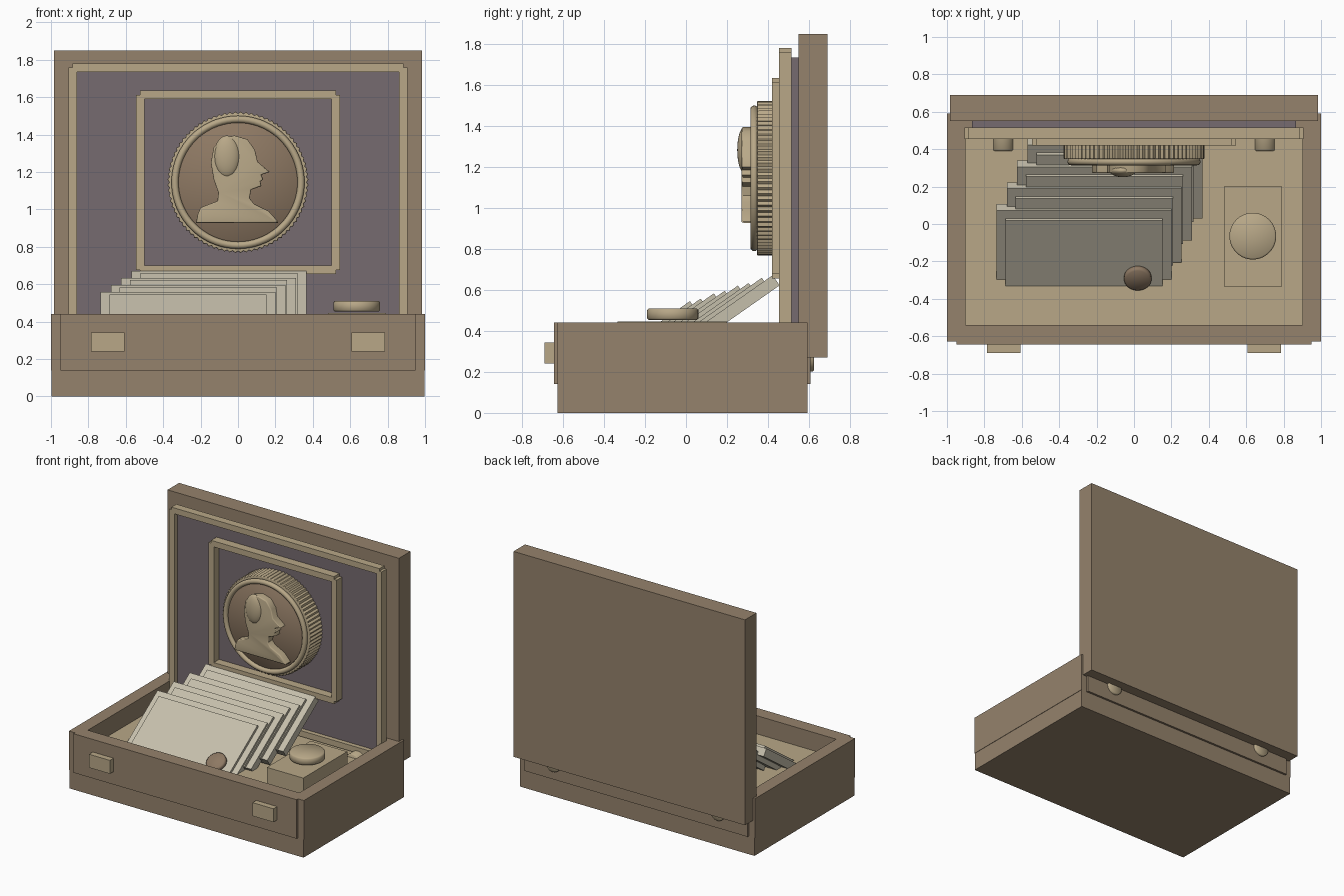
import bpy
import bmesh
import math
from mathutils import Matrix, Vector

cube = bpy.data.objects.get("Cube")
if cube:
    bpy.data.objects.remove(cube)


def material(name, rgb):
    m = bpy.data.materials.new(name)
    m.use_nodes = True
    m.diffuse_color = (*rgb, 1)
    m.node_tree.nodes["Principled BSDF"].inputs["Base Color"].default_value = (*rgb, 1)
    return m


wood = material("brown wood", (0.30, 0.225, 0.15))
brass = material("pale brass", (0.48, 0.39, 0.245))
velvet = material("dusky velvet", (0.18, 0.145, 0.16))
paper = material("cream paper", (0.56, 0.52, 0.41))
bronze = material("dark bronze", (0.27, 0.19, 0.125))


def finish(name, bm, mat, smooth=False, matrix=None):
    bmesh.ops.recalc_face_normals(bm, faces=bm.faces)
    for f in bm.faces:
        f.smooth = smooth
    mesh = bpy.data.meshes.new(name)
    bm.to_mesh(mesh)
    bm.free()
    mesh.materials.append(mat)
    ob = bpy.data.objects.new(name, mesh)
    bpy.context.collection.objects.link(ob)
    if matrix:
        ob.matrix_world = matrix
    return ob


def box(name, mat, x, y, z, matrix=None):
    """Box from (low, high) ranges along each axis."""
    bm = bmesh.new()
    bmesh.ops.create_cube(bm, size=1)
    for v in bm.verts:
        v.co = [sum(r) / 2 + c * (r[1] - r[0]) for r, c in zip((x, y, z), v.co)]
    return finish(name, bm, mat, False, matrix)


def disc(name, mat, radius, depth, matrix, bevel=0.01):
    """Softly shaded round button centred on its own z axis."""
    bm = bmesh.new()
    bmesh.ops.create_cone(bm, cap_ends=True, cap_tris=True, segments=64,
                          radius1=radius, radius2=radius, depth=depth)
    rims = [e for e in bm.edges
            if abs(e.verts[0].co.z - e.verts[1].co.z) < 1e-5
            and all(v.co.xy.length > radius / 2 for v in e.verts)]
    bmesh.ops.bevel(bm, geom=rims, offset=bevel, segments=1, affect="EDGES")
    return finish(name, bm, mat, True, matrix)


def prism(name, mat, points, y0, y1, bevel):
    """Outline in x and z pushed from y0 (front) back to y1, front edge rounded."""
    bm = bmesh.new()
    front = bm.faces.new([bm.verts.new((px, y0, pz)) for px, pz in points])
    back = bmesh.ops.extrude_face_region(bm, geom=[front], use_keep_orig=True)["geom"]
    for v in back:
        if isinstance(v, bmesh.types.BMVert):
            v.co.y = y1
    rim = [e for e in bm.edges if all(abs(v.co.y - y0) < 1e-5 for v in e.verts)]
    bmesh.ops.bevel(bm, geom=rim, offset=bevel, segments=3, affect="EDGES", profile=0.5)
    ob = finish(name, bm, mat)
    bpy.ops.object.select_all(action="DESELECT")
    ob.select_set(True)
    bpy.context.view_layer.objects.active = ob
    bpy.ops.object.shade_smooth_by_angle(angle=math.radians(40))
    return ob


def torus(name, mat, centre, major, minor, steps=72, sides=12):
    """Ring facing the front."""
    bm = bmesh.new()
    rings = []
    for i in range(steps):
        a = math.tau * i / steps
        ring = []
        for j in range(sides):
            b = math.tau * j / sides
            r = major + minor * math.cos(b)
            ring.append(bm.verts.new((r * math.cos(a), minor * math.sin(b), r * math.sin(a))))
        rings.append(ring)
    for i in range(steps):
        p, q = rings[i], rings[(i + 1) % steps]
        for j in range(sides):
            k = (j + 1) % sides
            bm.faces.new((p[j], q[j], q[k], p[k]))
    return finish(name, bm, mat, True, Matrix.Translation(centre))


def frame(name, half, bar, step, y, z0, z1, bottom):
    """Picture frame whose cross bars stand slightly past the uprights."""
    for side, s in (("left", 1), ("right", -1)):
        xs = sorted((s * half, s * (half - bar)))
        box(f"{name}_{side}_bar", brass, xs, y, (z0 + step, z1 - step))
    across = (step - half, half - step)
    box(f"{name}_top_bar", brass, across, y, (z1 - bar, z1))
    if bottom:
        box(f"{name}_bottom_bar", brass, across, y, (z0, z0 + bar))


# Case
box("base_slab", wood, (-0.997, 0.997), (-0.627, 0.592), (0, 0.14))
box("front_wall", wood, (-0.95, 0.95), (-0.645, -0.54), (0.14, 0.44))
box("back_wall", wood, (-0.95, 0.95), (0.50, 0.608), (0.14, 0.44))
box("floor_lining", brass, (-0.9, 0.9), (-0.54, 0.50), (0.14, 0.30))
turn_x = Matrix.Rotation(math.pi / 2, 4, "X")
for side, s in (("left", 1), ("right", -1)):
    box(f"{side}_wall", wood, sorted((s * 0.9, s)), (-0.627, 0.592), (0.14, 0.44))
    box(f"{side}_latch", brass, sorted((s * 0.607, s * 0.785)), (-0.69, -0.64), (0.24, 0.343))
    disc(f"{side}_hinge", brass, 0.063, 0.235,
         Matrix.Translation((s * 0.70, 0.5075, 0.265)) @ turn_x, 0.006)

# Lid
box("lid", wood, (-0.985, 0.985), (0.55, 0.69), (0.27, 1.85))
box("lid_lining", velvet, (-0.865, 0.865), (0.49, 0.55), (0.30, 1.735))
frame("lid_frame", 0.905, 0.045, 0.02, (0.455, 0.515), 0.31, 1.78, True)
frame("inner_frame", 0.545, 0.045, 0.022, (0.42, 0.485), 0.655, 1.635, True)

# Medallion
mid = 1.145
teeth = 160
edge = []
for i in range(teeth):
    a = math.tau * i / teeth
    r = 0.378 if i % 2 else 0.368
    edge.append((r * math.cos(a), mid + r * math.sin(a)))
prism("medallion_body", brass, edge, 0.347, 0.49, 0.006)
torus("medallion_rim", brass, (0, 0.333, mid), 0.337, 0.019)
disc("medallion_face", bronze, 0.325, 0.06, Matrix.Translation((0, 0.36, mid)) @ turn_x, 0.012)

# Profile bust on the medallion
bust = [(-0.225, 0.928), (-0.215, 0.975), (-0.20, 1.01), (-0.11, 1.045), (-0.105, 1.09),
        (-0.13, 1.16), (-0.145, 1.25), (-0.13, 1.33), (-0.09, 1.375), (-0.02, 1.395),
        (0.05, 1.375), (0.09, 1.32), (0.105, 1.255), (0.17, 1.20), (0.125, 1.185),
        (0.135, 1.16), (0.12, 1.15), (0.125, 1.125), (0.07, 1.105), (0.062, 1.06),
        (0.085, 1.03), (0.165, 0.99), (0.215, 0.935), (0.215, 0.928)]
prism("bust_relief", brass, bust, 0.272, 0.335, 0.008)
bm = bmesh.new()
bmesh.ops.create_uvsphere(bm, u_segments=32, v_segments=16, radius=1)
finish("hair_bun", bm, brass, True,
       Matrix.LocRotScale(Vector((-0.06, 0.285, 1.283)), None, Vector((0.07, 0.035, 0.112))))

# Leaning row of envelopes
tilt = Matrix.Rotation(math.radians(35), 4, "X")
for i in range(4):
    place = Matrix.Translation((-0.2675 + 0.055 * i, -0.125 + 0.117 * i, 0.42 + 0.038 * i)) @ tilt
    box(f"envelope_{i + 1}", paper, (-0.4675, 0.4675), (-0.24, 0.24), (-0.06, 0), place)
    box(f"envelope_panel_{i + 1}", paper, (-0.42, 0.42), (-0.248, 0.19), (-0.01, 0.02), place)

# Wax seal, small block and round button
disc("wax_seal", bronze, 0.073, 0.04, Matrix.Translation((0.02, -0.29, 0.345)) @ tilt)
box("button_block", brass, (0.48, 0.79), (-0.335, 0.20), (0.30, 0.445))
disc("round_button", brass, 0.125, 0.056, Matrix.Translation((0.635, -0.065, 0.482)), 0.008)
